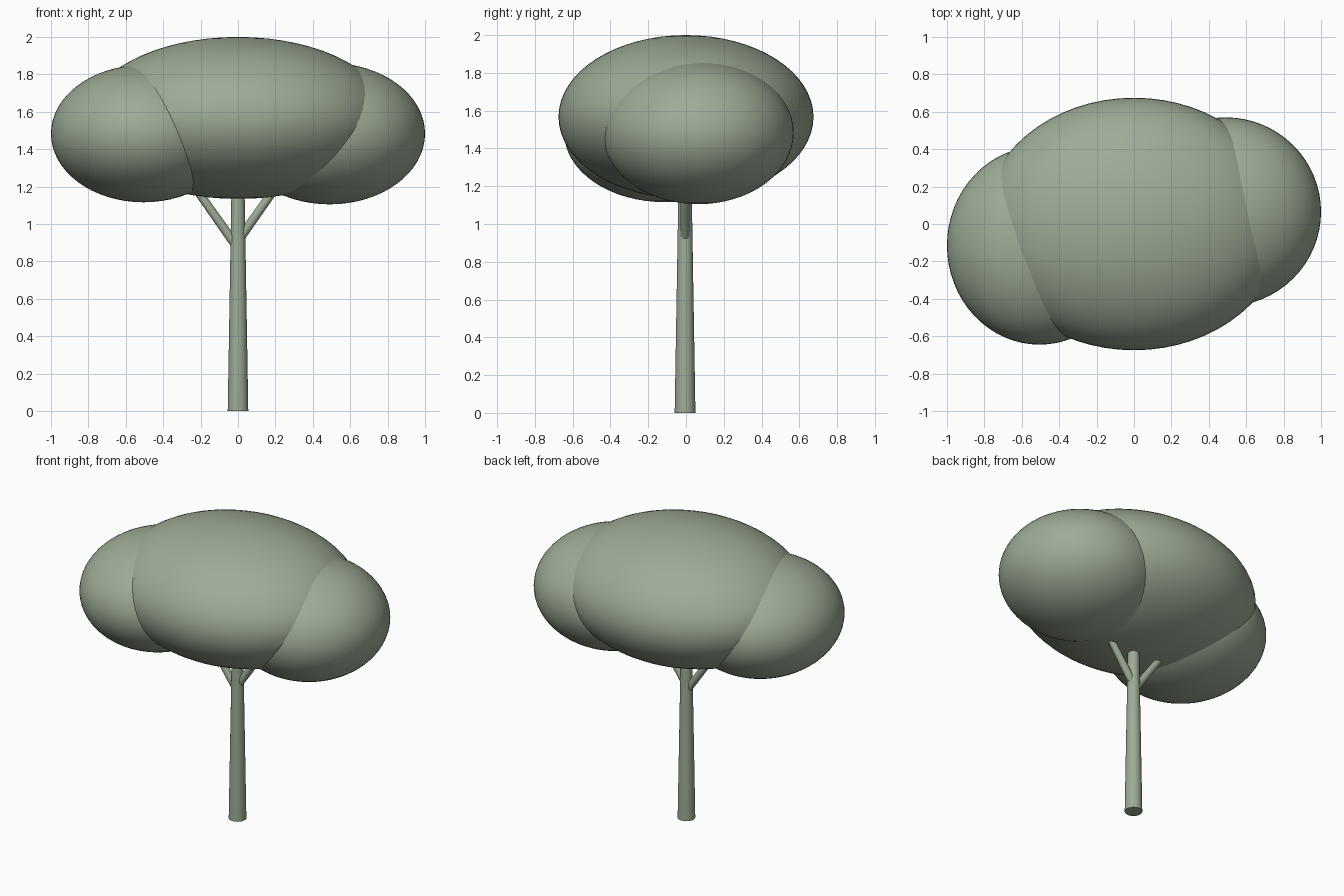
import bpy
import math
from mathutils import Vector

cube = bpy.data.objects.get("Cube")
if cube:
    bpy.data.objects.remove(cube, do_unlink=True)

# One sage green for the whole tree
sage = bpy.data.materials.new("sage_green")
sage.use_nodes = True
colour = (0.34, 0.41, 0.305, 1)
sage.diffuse_color = colour
sage.node_tree.nodes["Principled BSDF"].inputs["Base Color"].default_value = colour


def finish(name):
    obj = bpy.context.object
    obj.name = name
    obj.data.materials.append(sage)
    bpy.ops.object.shade_smooth_by_angle(angle=math.radians(40))
    return obj


def foliage(name, centre, radii):
    bpy.ops.mesh.primitive_uv_sphere_add(segments=64, ring_count=32, location=centre)
    bpy.context.object.scale = radii
    bpy.ops.object.transform_apply(location=False, rotation=False, scale=True)
    finish(name)


def limb(name, start, end, r_start, r_end):
    start, end = Vector(start), Vector(end)
    axis = end - start
    bpy.ops.mesh.primitive_cone_add(
        vertices=32, radius1=r_start, radius2=r_end, depth=axis.length,
        location=(start + end) / 2,
        rotation=axis.to_track_quat("Z", "Y").to_euler())
    finish(name)


# Canopy: three overlapping ellipsoids
foliage("canopy_centre", (0, 0, 1.567), (0.81, 0.675, 0.433))
foliage("canopy_right", (-0.505, -0.115, 1.483), (0.495, 0.53, 0.367))
foliage("canopy_left", (0.49, 0.065, 1.483), (0.51, 0.505, 0.378))

# Tapered trunk and two forked branches
limb("trunk", (0, -0.005, 0), (0, -0.005, 1.25), 0.055, 0.034)
limb("branch_right", (0, -0.005, 0.87), (-0.24, -0.005, 1.21), 0.025, 0.022)
limb("branch_left", (0, -0.005, 0.91), (0.22, -0.005, 1.22), 0.025, 0.022)
